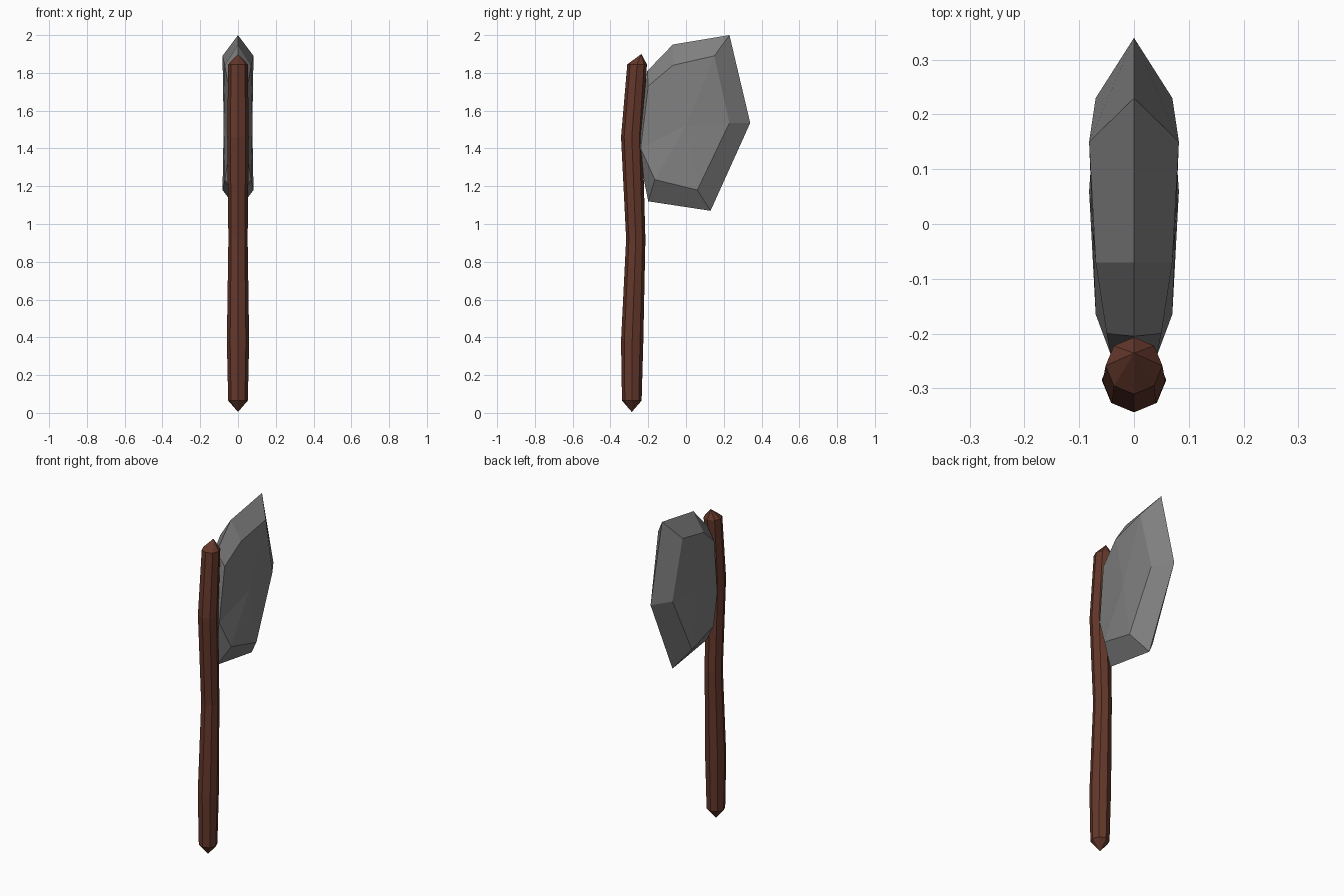
import bpy, bmesh, math

if "Cube" in bpy.data.objects:
    bpy.data.objects.remove(bpy.data.objects["Cube"])


def material(name, color):
    m = bpy.data.materials.new(name)
    m.diffuse_color = (*color, 1)
    m.use_nodes = True
    m.node_tree.nodes["Principled BSDF"].inputs["Base Color"].default_value = m.diffuse_color
    return m


def finish(bm, name, mat):
    bmesh.ops.recalc_face_normals(bm, faces=bm.faces)
    mesh = bpy.data.meshes.new(name)
    bm.to_mesh(mesh)
    bm.free()
    mesh.materials.append(mat)
    obj = bpy.data.objects.new(name, mesh)
    bpy.context.collection.objects.link(obj)


def bridge(bm, a, b):
    n = len(a)
    for i in range(n):
        bm.faces.new((a[i], a[(i + 1) % n], b[(i + 1) % n], b[i]))


def fan(bm, ring, tip):
    for i in range(len(ring)):
        bm.faces.new((ring[i], ring[(i + 1) % len(ring)], tip))


wood = material("brown wood", (0.127, 0.039, 0.024))
stone = material("grey stone", (0.215, 0.215, 0.215))

# Gently bent eight-sided handle with pointed ends: y centre, z, radius
bm = bmesh.new()
rings = []
for y, z, r in [(-0.287, 0.065, 0.052), (-0.285, 0.38, 0.059), (-0.266, 0.92, 0.051),
                (-0.287, 1.46, 0.057), (-0.259, 1.845, 0.052)]:
    rings.append([bm.verts.new((r * math.sin(i * math.pi / 4),
                                y + r * math.cos(i * math.pi / 4), z))
                  for i in range(8)])
for a, b in zip(rings, rings[1:]):
    bridge(bm, a, b)
fan(bm, rings[0], bm.verts.new((0, -0.287, 0.005)))
fan(bm, rings[-1], bm.verts.new((0, -0.236, 1.9)))
finish(bm, "handle", wood)

# Chipped stone blade: sharp rim on the centre plane, bevelled to both cheeks
rim = [(-0.2, 1.12), (0.13, 1.07), (0.34, 1.535), (0.23, 2.0),
       (-0.07, 1.95), (-0.205, 1.81), (-0.26, 1.42)]
cheek = [(0.07, -0.165, 1.235), (0.082, 0.06, 1.18), (0.07, 0.23, 1.535),
         (0.082, 0.15, 1.89), (0.07, -0.07, 1.84), (0.05, -0.2, 1.73),
         (0.042, -0.24, 1.4)]
bm = bmesh.new()
edge = [bm.verts.new((0, y, z)) for y, z in rim]
for side in (1, -1):
    inner = [bm.verts.new((side * x, y, z)) for x, y, z in cheek]
    bridge(bm, edge, inner)
    fan(bm, inner, bm.verts.new((side * 0.076, 0, 1.52)))
finish(bm, "axe_blade", stone)
